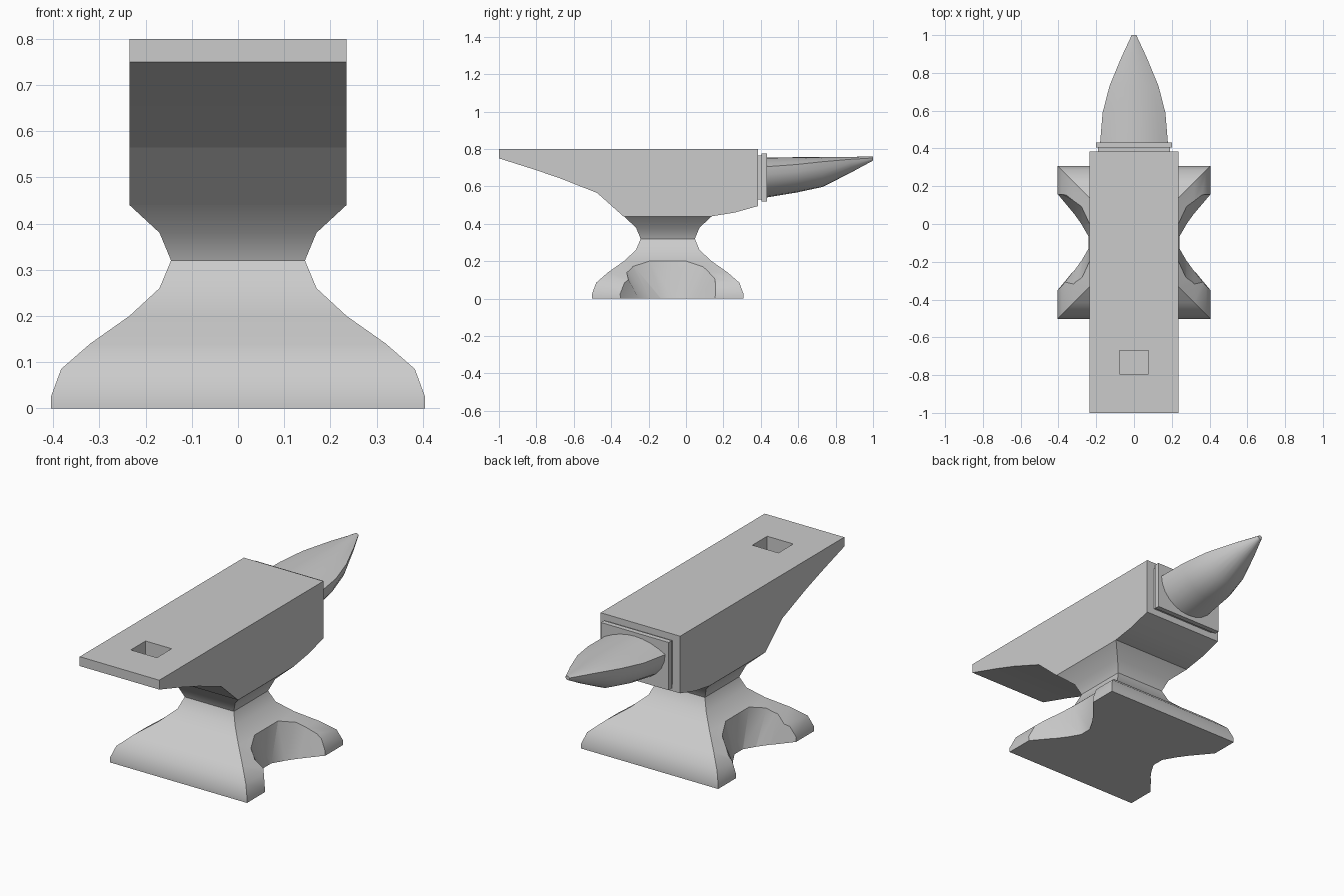
import bpy, bmesh
from math import cos, sin, pi, radians

if "Cube" in bpy.data.objects:
    bpy.data.objects.remove(bpy.data.objects["Cube"])

CY = -0.0975  # y centre of the foot


def loft(name, rings):
    """Closed solid skinned through a list of equal-length rings."""
    bm = bmesh.new()
    loops = [[bm.verts.new(p) for p in r] for r in rings]
    n = len(loops[0])
    for a, b in zip(loops, loops[1:]):
        for i in range(n):
            j = (i + 1) % n
            bm.faces.new((a[i], a[j], b[j], b[i]))
    bm.faces.new(loops[0][::-1])
    bm.faces.new(loops[-1])
    bmesh.ops.recalc_face_normals(bm, faces=bm.faces)
    me = bpy.data.meshes.new(name)
    bm.to_mesh(me)
    bm.free()
    ob = bpy.data.objects.new(name, me)
    bpy.context.collection.objects.link(ob)
    return ob


def box(name, x, y0, y1, z0, z1):
    return loft(name, [[(-x, y0, z), (x, y0, z), (x, y1, z), (-x, y1, z)] for z in (z0, z1)])


def activate(ob):
    bpy.ops.object.select_all(action='DESELECT')
    ob.select_set(True)
    bpy.context.view_layer.objects.active = ob


def cut(ob, cutter):
    activate(ob)
    m = ob.modifiers.new("cut", 'BOOLEAN')
    m.operation, m.solver, m.object = 'DIFFERENCE', 'EXACT', cutter
    bpy.ops.object.modifier_apply(modifier=m.name)
    bpy.data.objects.remove(cutter)


def smooth(ob, angle=32):
    activate(ob)
    bpy.ops.object.shade_smooth_by_angle(angle=radians(angle))


# Foot and waist: square rings flaring out at both ends
profile = [(0, .405), (.025, .405), (.085, .383), (.14, .32), (.2, .235),
           (.26, .17), (.32, .145), (.38, .17), (.44, .235)]
foot = loft("foot_and_waist", [[(sx * h, CY + sy * h, z) for sx, sy in
            ((-1, -1), (1, -1), (1, 1), (-1, 1))] for z, h in profile])

# Curved side notches in the foot, wider toward the top
low = [(.27, .425), (.2525, .405), (.15, .32), (.09, .277), (.03, .242)]
high = [(.28, .425), (.265, .405), (.25, .32), (.205, .277), (.1, .235)]
for s in (-1, 1):
    rings = []
    for pts, z in ((low, -.01), (high, .203)):
        half = [(pts[0][0], .6)] + pts
        rings.append([(s * x, CY + u, z) for u, x in half] +
                     [(s * x, CY - u, z) for u, x in reversed(half)])
    cut(foot, loft("notch_cutter", rings))
smooth(foot)

# Body with tapering heel, extruded from its side profile
side = [(-1, .8), (-1, .75), (-.81, .69), (-.67, .642), (-.475, .565), (-.335, .44),
        (.135, .44), (.26, .46), (.385, .495), (.385, .8)]
body = loft("body", [[(x, y, z) for y, z in side] for x in (-.235, .235)])
cut(body, box("hole_cutter", .077, -.795, -.67, .7, .9))
smooth(body, 20)

# Stepped collar between body and horn
box("collar_neck", .19, .38, .41, .53, .765)
box("collar_plate", .2, .405, .432, .52, .775)

# Horn: shallow domed top, deep rounded underside, a crisp ridge on each side
stations = [(.425, .18, .755, .705, .54), (.59, .166, .756, .717, .567),
            (.73, .13, .757, .732, .597), (.88, .068, .758, .745, .673),
            (1, .012, .76, .752, .738)]
rings = []
for y, w, top, ridge, bottom in stations:
    ring = []
    for i in range(8):
        t = 1 - 2 * i / 8
        ring.append((w * t, y, ridge + (top - ridge) * (1 - t * t)))
    for i in range(12):
        a = pi + pi * i / 12
        ring.append((w * cos(a), y, ridge + (ridge - bottom) * sin(a)))
    rings.append(ring)
smooth(loft("horn", rings))
